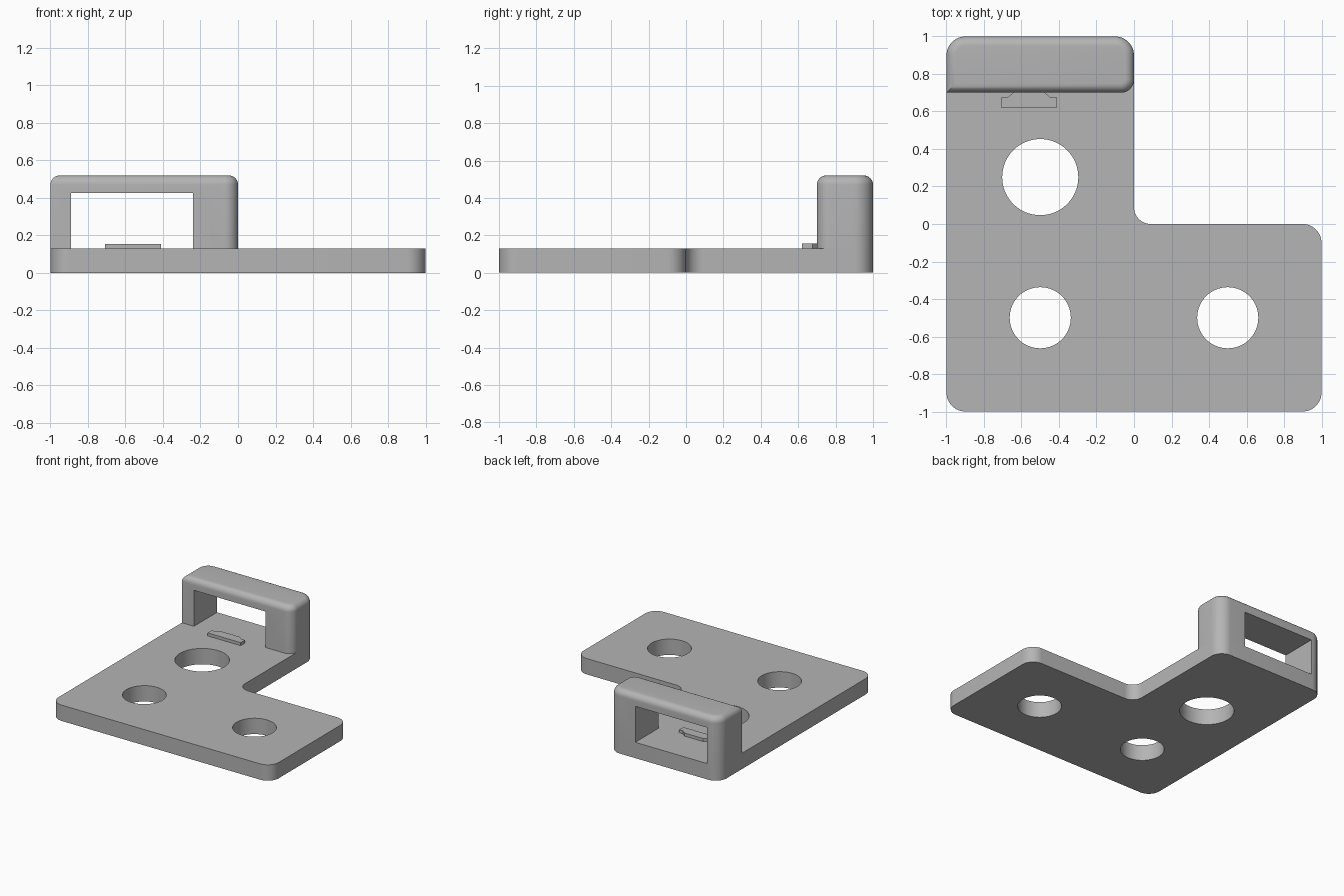
import bpy, bmesh
from math import pi, sin, cos
from mathutils import Vector

if "Cube" in bpy.data.objects:
    bpy.data.objects.remove(bpy.data.objects["Cube"], do_unlink=True)

GREY = (0.46, 0.46, 0.46, 1)
grey = bpy.data.materials.new("plain grey")
grey.use_nodes = True
grey.diffuse_color = GREY
grey.node_tree.nodes["Principled BSDF"].inputs["Base Color"].default_value = GREY

TOP = 0.13          # top of the base plate
HANDLE_TOP = 0.52   # top of the handle


def rounded(corners, steps=12):
    """Outline from (x, y, radius) corners, right angles only."""
    points = []
    for i, (x, y, r) in enumerate(corners):
        p = Vector((x, y))
        if r == 0:
            points.append(p)
            continue
        a = (Vector(corners[i - 1][:2]) - p).normalized()
        b = (Vector(corners[(i + 1) % len(corners)][:2]) - p).normalized()
        centre = p + (a + b) * r
        for k in range(steps + 1):
            t = pi / 2 * k / steps
            points.append(centre - b * r * cos(t) - a * r * sin(t))
    return points


def prism(name, outline, z0, z1, top_bevel=0):
    bm = bmesh.new()
    face = bm.faces.new([bm.verts.new((x, y, z0)) for x, y in outline])
    out = bmesh.ops.extrude_face_region(bm, geom=[face])
    for v in out["geom"]:
        if isinstance(v, bmesh.types.BMVert):
            v.co.z = z1
    bmesh.ops.recalc_face_normals(bm, faces=bm.faces)
    if top_bevel:
        rim = [e for e in bm.edges if all(v.co.z == e.verts[0].co.z for v in e.verts)
               and e.verts[0].co.z > (z0 + z1) / 2]
        bmesh.ops.bevel(bm, geom=rim, offset=top_bevel, segments=8,
                        profile=0.5, affect="EDGES")
    mesh = bpy.data.meshes.new(name)
    bm.to_mesh(mesh)
    bm.free()
    mesh.materials.append(grey)
    obj = bpy.data.objects.new(name, mesh)
    bpy.context.collection.objects.link(obj)
    return obj


def cut(obj, cutter):
    mod = obj.modifiers.new("cut", "BOOLEAN")
    mod.operation, mod.solver, mod.object = "DIFFERENCE", "EXACT", cutter
    select(obj)
    bpy.ops.object.modifier_apply(modifier=mod.name)
    bpy.data.objects.remove(cutter, do_unlink=True)


def select(obj):
    bpy.ops.object.select_all(action="DESELECT")
    obj.select_set(True)
    bpy.context.view_layer.objects.active = obj


# L-shaped base plate with three round holes
plate = prism("base_plate", rounded([
    (-1, -1, 0.1), (1, -1, 0.1), (1, 0, 0.1),
    (0, 0, 0.09), (0, 1, 0.1), (-1, 1, 0.1)]), 0, TOP)
for x, y, r in [(-0.5, -0.5, 0.163), (0.5, -0.5, 0.163), (-0.5, 0.25, 0.203)]:
    ring = [(x + r * cos(2 * pi * k / 64), y + r * sin(2 * pi * k / 64)) for k in range(64)]
    cut(plate, prism("hole_cutter", ring, -0.1, 0.3))

# Upright handle with a rectangular opening
handle = prism("handle", rounded([
    (-1, 0.7, 0), (0, 0.7, 0.07), (0, 1, 0.1), (-1, 1, 0.1)]),
    TOP, HANDLE_TOP, top_bevel=0.05)
opening = [(-0.89, 0.5), (-0.24, 0.5), (-0.24, 1.2), (-0.89, 1.2)]
cut(handle, prism("opening_cutter", opening, 0, 0.425))

# Small stop tab in front of the opening
tab = prism("stop_tab", [
    (-0.71, 0.62), (-0.41, 0.62), (-0.41, 0.675), (-0.445, 0.675),
    (-0.475, 0.7), (-0.645, 0.7), (-0.675, 0.675), (-0.71, 0.675)], TOP, 0.155)

for obj in (plate, handle, tab):
    select(obj)
    bpy.ops.object.shade_smooth_by_angle(angle=pi / 6)
